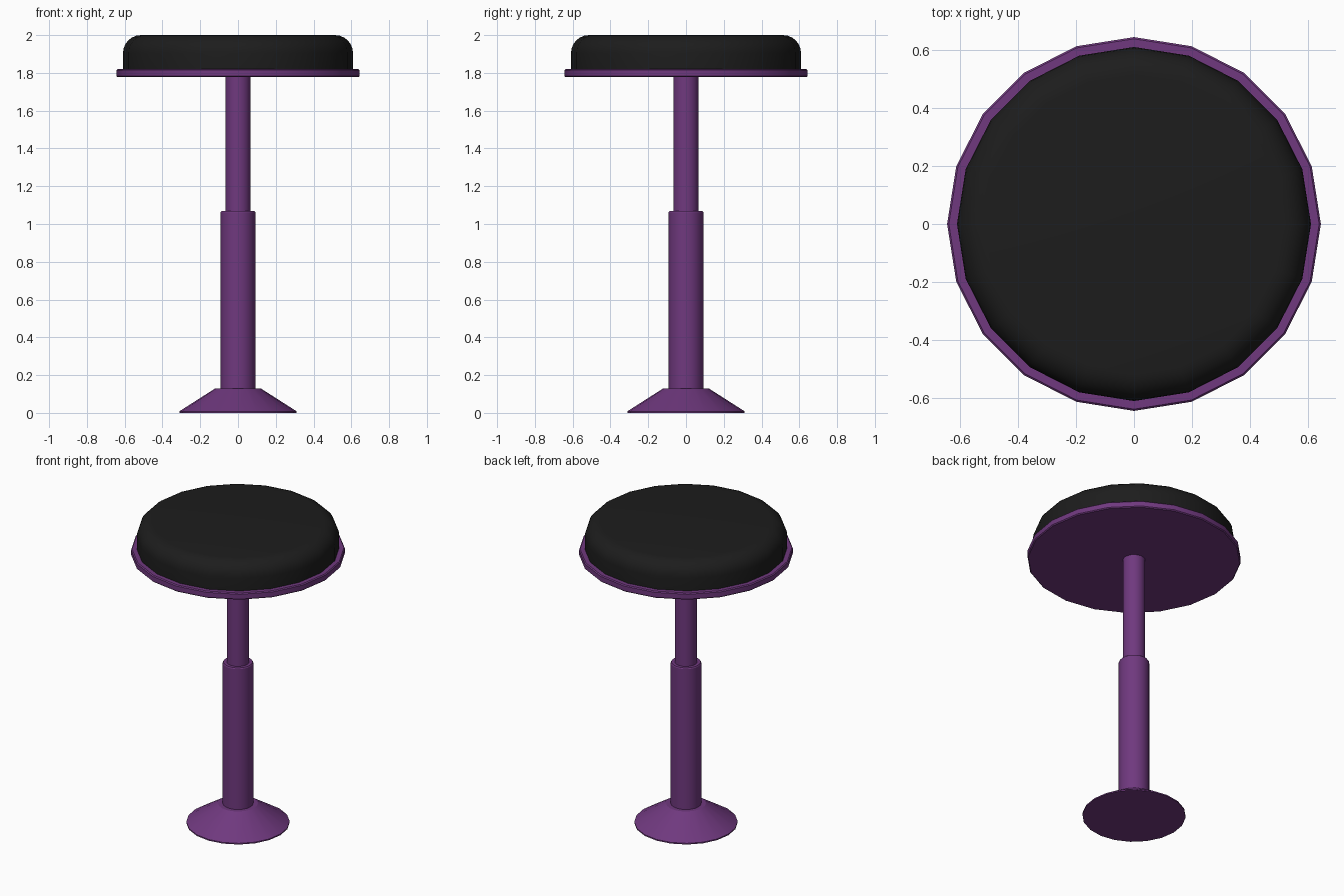
import bpy
import bmesh
from math import cos, sin, pi, radians

if "Cube" in bpy.data.objects:
    bpy.data.objects.remove(bpy.data.objects["Cube"])

SIDES = 20


def material(name, color):
    m = bpy.data.materials.new(name)
    m.diffuse_color = color
    m.use_nodes = True
    m.node_tree.nodes["Principled BSDF"].inputs["Base Color"].default_value = m.diffuse_color
    return m


def lathe(name, profile, mat):
    """Closed solid of revolution from (radius, z) points, bottom to top."""
    bm = bmesh.new()
    rings = [[bm.verts.new((r * cos(2 * pi * i / SIDES), r * sin(2 * pi * i / SIDES), z))
              for i in range(SIDES)] for r, z in profile]
    for a, b in zip(rings, rings[1:]):
        for i in range(SIDES):
            j = (i + 1) % SIDES
            bm.faces.new((a[i], a[j], b[j], b[i]))
    bm.faces.new(rings[0][::-1])
    bm.faces.new(rings[-1])
    mesh = bpy.data.meshes.new(name)
    bm.to_mesh(mesh)
    bm.free()
    obj = bpy.data.objects.new(name, mesh)
    bpy.context.collection.objects.link(obj)
    mesh.materials.append(mat)
    bpy.ops.object.select_all(action='DESELECT')
    obj.select_set(True)
    bpy.context.view_layer.objects.active = obj
    bpy.ops.object.shade_smooth_by_angle(angle=radians(30))
    return obj


purple = material("purple_metal", (0.16, 0.04, 0.21, 1))
black = material("black_padding", (0.012, 0.012, 0.012, 1))

# Flared foot with a thin lip
lathe("base", [(0.311, 0), (0.311, 0.008), (0.12, 0.13)], purple)

# Telescoping column
lathe("lower_post", [(0.092, 0.12), (0.092, 1.062), (0.088, 1.068)], purple)
lathe("upper_post", [(0.067, 1.06), (0.067, 1.78)], purple)

# Seat plate with softened rim
lathe("seat_plate", [(0.637, 1.777), (0.643, 1.783), (0.643, 1.815), (0.637, 1.821)], purple)

# Cushion with a rounded upper edge
R, H, B = 0.609, 2.0, 0.095
edge = [(R - B + B * cos(t), H - B + B * sin(t)) for t in (pi / 2 * k / 6 for k in range(7))]
lathe("cushion", [(R, 1.82)] + edge, black)
